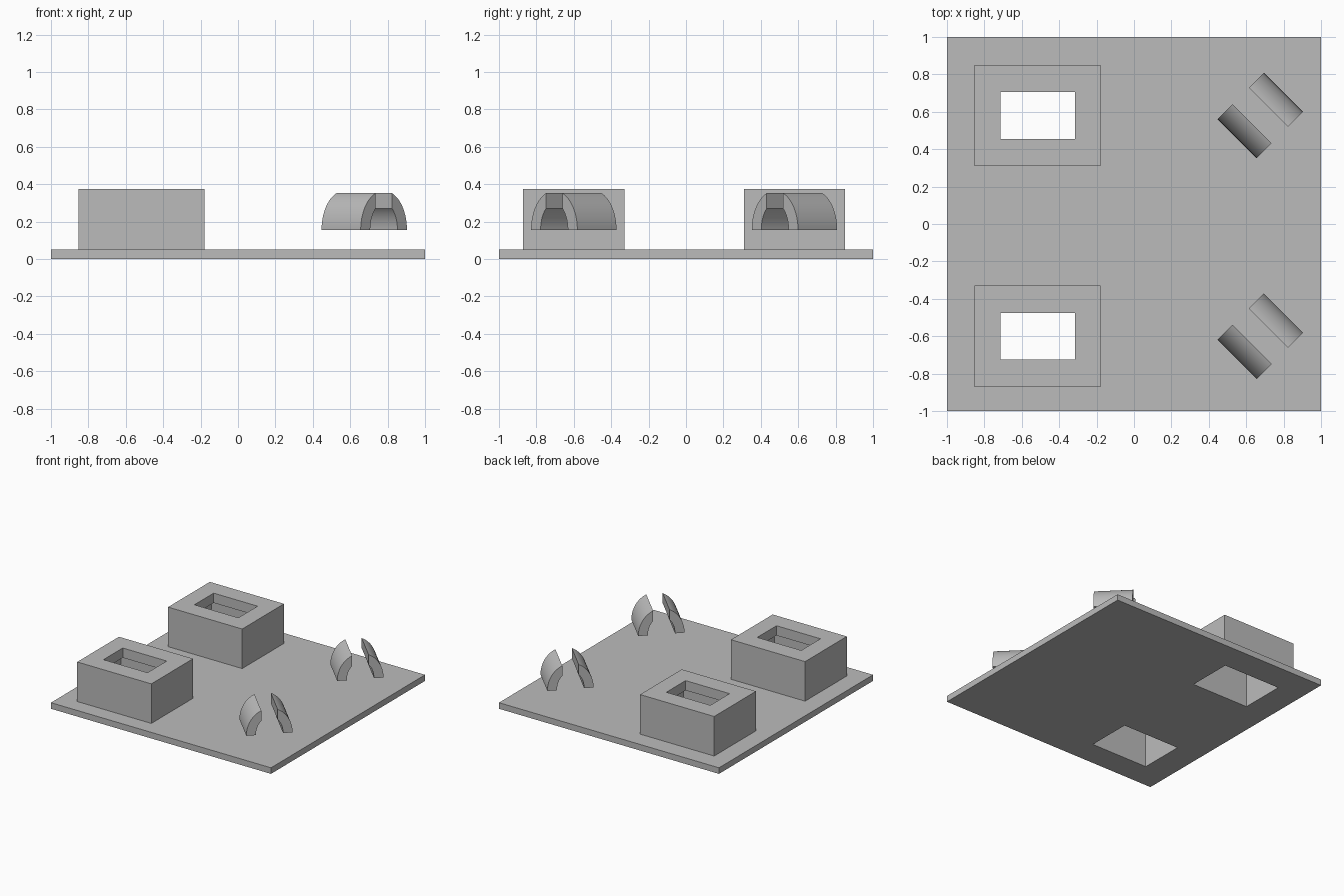
import bpy, bmesh, math
from mathutils import Matrix

cube = bpy.data.objects.get("Cube")
if cube:
    bpy.data.objects.remove(cube, do_unlink=True)

grey = bpy.data.materials.new("plain grey")
grey.use_nodes = True
colour = (0.5, 0.5, 0.5, 1)
grey.diffuse_color = colour
grey.node_tree.nodes["Principled BSDF"].inputs["Base Color"].default_value = colour

PLATE_TOP = 0.05
BLOCK_TOP = 0.375
BLOCK_X = -0.515
CLIP_X = 0.675
ROWS = {"back": 0.58, "front": -0.60}
CAVITY = (0.26, 0.186)          # half sizes of the space under each block


def finish(name, bm, smooth=False):
    bmesh.ops.recalc_face_normals(bm, faces=bm.faces)
    mesh = bpy.data.meshes.new(name)
    bm.to_mesh(mesh)
    bm.free()
    mesh.materials.append(grey)
    ob = bpy.data.objects.new(name, mesh)
    bpy.context.collection.objects.link(ob)
    if smooth:
        bpy.ops.object.select_all(action="DESELECT")
        ob.select_set(True)
        bpy.context.view_layer.objects.active = ob
        bpy.ops.object.shade_smooth_by_angle(angle=math.radians(30))
    return ob


def base_plate():
    # Grid of cells, leaving out the two openings, then thickened
    hx, hy = CAVITY
    xs = [-1, BLOCK_X - hx, BLOCK_X + hx, 1]
    ys = [-1] + [y + s * hy for y in sorted(ROWS.values()) for s in (-1, 1)] + [1]
    bm = bmesh.new()
    grid = [[bm.verts.new((x, y, 0)) for y in ys] for x in xs]
    for i in range(len(xs) - 1):
        for j in range(len(ys) - 1):
            if i == 1 and j in (1, 3):
                continue
            bm.faces.new((grid[i][j], grid[i + 1][j],
                          grid[i + 1][j + 1], grid[i][j + 1]))
    top = bmesh.ops.extrude_face_region(bm, geom=bm.faces[:], use_keep_orig=True)
    verts = [v for v in top["geom"] if isinstance(v, bmesh.types.BMVert)]
    bmesh.ops.translate(bm, verts=verts, vec=(0, 0, PLATE_TOP))
    finish("base_plate", bm)


def socket_block(name, y):
    # Rectangular rings: outside wall, rim, lip of the opening, cavity wall
    outer, hole = (0.337, 0.271), (0.2, 0.125)
    lip = BLOCK_TOP - 0.08
    rings = [(outer, PLATE_TOP), (outer, BLOCK_TOP), (hole, BLOCK_TOP),
             (hole, lip), (CAVITY, lip), (CAVITY, PLATE_TOP)]
    bm = bmesh.new()
    loops = [[bm.verts.new((BLOCK_X + sx * hx, y + sy * hy, z))
              for sx, sy in ((-1, -1), (1, -1), (1, 1), (-1, 1))]
             for (hx, hy), z in rings]
    for k, a in enumerate(loops):
        b = loops[(k + 1) % len(loops)]
        for i in range(4):
            j = (i + 1) % 4
            bm.faces.new((a[i], a[j], b[j], b[i]))
    finish(name, bm)


def clip_jaw(name, y, side):
    # Curved jaw: section between two elliptical arcs, cut off at the slot
    slot, half_length, base = 0.062, 0.148, 0.155
    steps = 16

    def arc(rx, rz):
        end = math.acos(slot / rx)
        return [(rx * math.cos(end * i / steps), rz * math.sin(end * i / steps))
                for i in range(steps + 1)]

    outer, inner = arc(0.175, 0.211), arc(0.103, 0.144)
    bm = bmesh.new()
    ends = [[[bm.verts.new((u, side * v, z)) for v, z in line]
             for line in (outer, inner)] for u in (-half_length, half_length)]
    (o0, i0), (o1, i1) = ends
    for k in range(steps):
        n = k + 1
        bm.faces.new((o0[k], o0[n], o1[n], o1[k]))
        bm.faces.new((i0[k], i1[k], i1[n], i0[n]))
        bm.faces.new((o0[k], i0[k], i0[n], o0[n]))
        bm.faces.new((o1[k], o1[n], i1[n], i1[k]))
    for k in (0, steps):
        bm.faces.new((o0[k], o1[k], i1[k], i0[k]))
    bm.transform(Matrix.Translation((CLIP_X, y, base))
                 @ Matrix.Rotation(math.radians(-45), 4, "Z"))
    finish(name, bm, smooth=True)


base_plate()
for row, y in ROWS.items():
    socket_block(row + "_socket_block", y)
    clip_jaw(row + "_clip_outer_jaw", y, 1)
    clip_jaw(row + "_clip_inner_jaw", y, -1)
